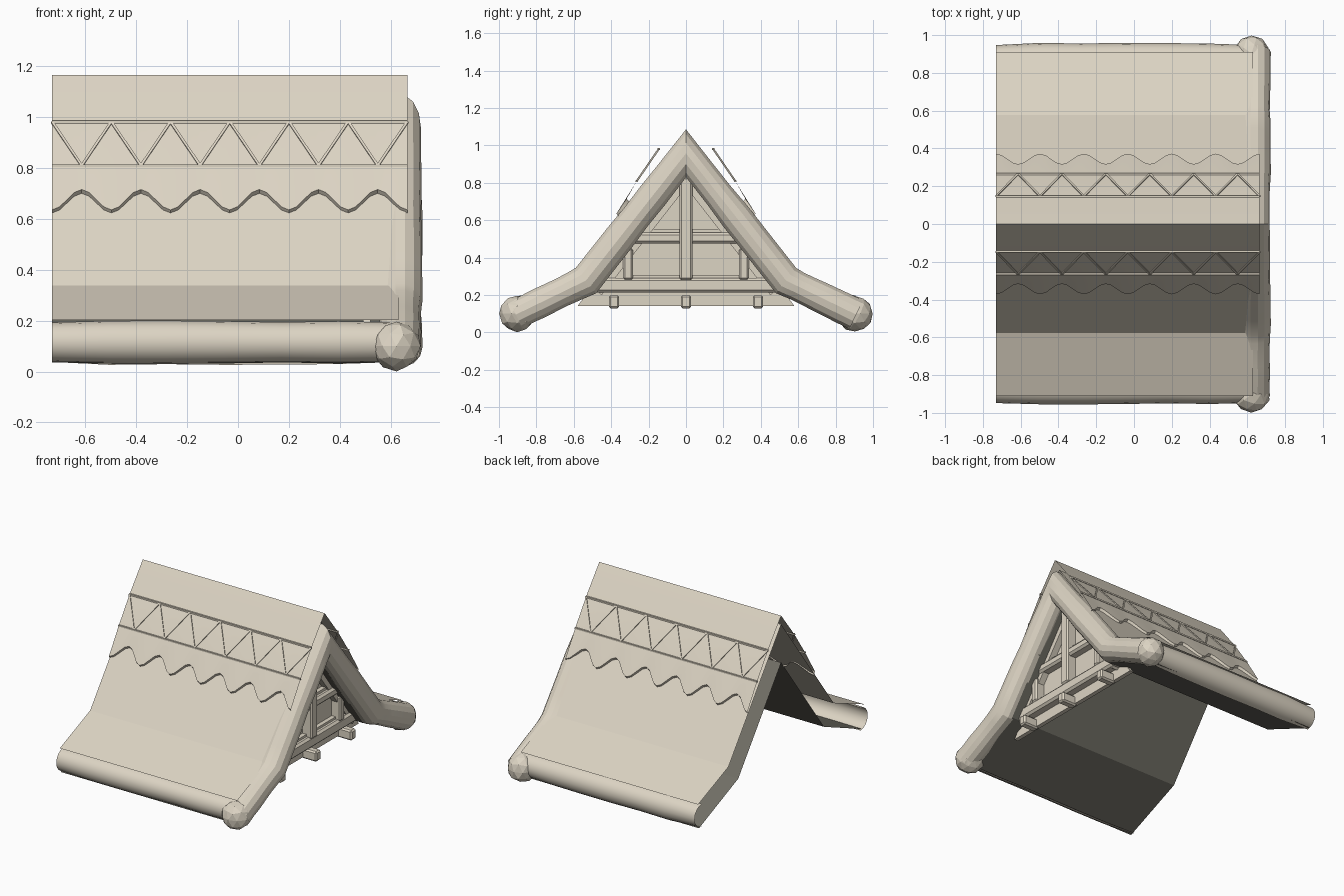
import bpy, bmesh, math, random
from mathutils import Vector

random.seed(4)
cube = bpy.data.objects.get("Cube")
if cube:
    bpy.data.objects.remove(cube, do_unlink=True)


def make_material(name, color):
    m = bpy.data.materials.new(name)
    m.use_nodes = True
    m.diffuse_color = color
    m.node_tree.nodes["Principled BSDF"].inputs["Base Color"].default_value = color
    return m


STRAW = make_material("pale_straw", (0.72, 0.66, 0.55, 1))
SHADE = make_material("dark_underside", (0.17, 0.163, 0.135, 1))

LEFT, RIGHT = -0.73, 0.63
CAP_RIGHT = 0.665


def finish(name, bm, smooth=0, mat=STRAW):
    bmesh.ops.recalc_face_normals(bm, faces=bm.faces)
    mesh = bpy.data.meshes.new(name)
    bm.to_mesh(mesh)
    bm.free()
    mesh.materials.append(mat)
    obj = bpy.data.objects.new(name, mesh)
    bpy.context.collection.objects.link(obj)
    if smooth:
        bpy.ops.object.select_all(action='DESELECT')
        obj.select_set(True)
        bpy.context.view_layer.objects.active = obj
        bpy.ops.object.shade_smooth_by_angle(angle=math.radians(smooth))


def skin(bm, rows, closed=False):
    """Bridge rows of points with quads."""
    rows = [[bm.verts.new(p) for p in row] for row in rows]
    for a, b in zip(rows, rows[1:]):
        n = len(a)
        for i in range(n if closed else n - 1):
            j = (i + 1) % n
            bm.faces.new((a[i], a[j], b[j], b[i]))
    return rows


def tube(name, path, radius, side, arc=math.tau, sides=14, steps=6, wobble=0.006):
    """Mitred, slightly uneven roll along a planar path; side is the plane normal."""
    path = [Vector(p) for p in path]
    side = Vector(side)
    closed = arc == math.tau
    angles = [arc * i / sides for i in range(sides if closed else sides + 1)]
    rings = []
    for k, p in enumerate(path):
        before = (p - path[k - 1]).normalized() if k else None
        after = (path[k + 1] - p).normalized() if k < len(path) - 1 else None
        tangent = ((before or after) + (after or before)).normalized()
        rings.append((p, tangent.cross(side) / tangent.dot(after or before)))
    rows = []
    for k in range(len(rings) - 1):
        (p, u), (q, v) = rings[k], rings[k + 1]
        last = k == len(rings) - 2
        plain = (q - p).normalized().cross(side)
        for s in range(steps + last):
            up = u if s == 0 else v if s == steps else plain
            r = radius + random.uniform(-wobble, wobble)
            c = p.lerp(q, s / steps)
            rows.append([c + side * r * math.cos(a) + up * r * math.sin(a) for a in angles])
    bm = bmesh.new()
    skin(bm, rows, closed)
    finish(name, bm, 25)


def beam(name, a, b, width, depth, chamfer=0):
    """Square bar between two points; depth runs along x where possible."""
    a, b = Vector(a), Vector(b)
    d = (b - a).normalized()
    ref = Vector((1, 0, 0)) if abs(d.x) < 0.95 else Vector((0, 1, 0))
    u = (ref - d * ref.dot(d)).normalized()
    v = d.cross(u)
    bm = bmesh.new()
    rows = [[p + u * i * depth / 2 + v * j * width / 2
             for i, j in ((-1, -1), (1, -1), (1, 1), (-1, 1))] for p in (a, b)]
    rows = skin(bm, rows, True)
    for row in rows:
        bm.faces.new(row)
    if chamfer:
        bmesh.ops.bevel(bm, geom=bm.edges[:], offset=chamfer, segments=1, affect='EDGES')
    finish(name, bm)


# Hollow roof: pale outer layer and dark inner layer, open at the far end
for name, mat, profile in (
        ("roof_outer", STRAW, ((0, 1.105), (0.577, 0.338), (0.91, 0.203))),
        ("roof_inner", SHADE, ((0, 0.84), (0.47, 0.215), (0.9, 0.035)))):
    outline = [(-y, z) for y, z in reversed(profile)] + list(profile[1:])
    bm = bmesh.new()
    skin(bm, [[(x, y, z) for y, z in outline] for x in (LEFT, RIGHT)])
    finish(name, bm, mat=mat)

# Rolled gable edge over the ridge
tube("gable_roll", ((0.637, -0.91, 0.095), (0.637, -0.535, 0.277), (0.637, 0, 0.957),
                    (0.637, 0.535, 0.277), (0.637, 0.91, 0.095)), 0.084, (1, 0, 0),
     wobble=0.004)

# Ridge cap with a puffed, scalloped hem
PERIOD = (CAP_RIGHT - LEFT) / 6
bm = bmesh.new()
COLS = 48
rows = []
for i in range(COLS + 1):
    x = LEFT + (CAP_RIGHT - LEFT) * i / COLS
    wave = 0.5 + 0.5 * math.cos(math.tau * (x - LEFT) / PERIOD)
    hem_y, hem_z = 0.305 + 0.055 * wave, 0.7 - 0.08 * wave
    half = [(0, 1.165), (0.145, 0.98), (0.262, 0.81),
            (hem_y + 0.012, hem_z + 0.015), (hem_y - 0.004, hem_z - 0.005)]
    outline = [(-y, z) for y, z in reversed(half)] + half[1:]
    rows.append([(x, y, z) for y, z in outline])
skin(bm, rows)
finish("ridge_cap", bm, 25)

for s, label in ((-1, "front"), (1, "back")):
    # Half-round eave roll, bulging outwards, and corner knot
    ends = [(LEFT, s * 0.87, 0.115), (0.62, s * 0.87, 0.115)]
    tube(label + "_eave_roll", ends[::-s], 0.083, (0, 0, 1), arc=math.pi, sides=8)
    bm = bmesh.new()
    bmesh.ops.create_icosphere(bm, subdivisions=2, radius=0.098)
    for v in bm.verts:
        v.co = v.co * random.uniform(0.95, 1.02) + Vector((0.622, s * 0.903, 0.1))
    finish(label + "_corner_knot", bm)

    # Lattice of thin rods on the cap
    top, low = (s * 0.146, 0.98), (s * 0.264, 0.808)
    beam(label + "_upper_rod", (LEFT, *top), (CAP_RIGHT, *top), 0.01, 0.012)
    beam(label + "_lower_rod", (LEFT, *low), (CAP_RIGHT, *low), 0.01, 0.012)
    for i in range(6):
        x = LEFT + i * PERIOD
        mid = x + PERIOD / 2
        beam(f"{label}_rod_down_{i}", (x, *top), (mid, *low), 0.01, 0.01)
        beam(f"{label}_rod_up_{i}", (mid, *low), (x + PERIOD, *top), 0.01, 0.01)

# Gable wall
bm = bmesh.new()
outline = ((-0.58, 0.14), (0.58, 0.14), (0.53, 0.21), (0, 0.86), (-0.53, 0.21))
rows = skin(bm, [[(x, y, z) for y, z in outline] for x in (0.49, 0.52)], True)
for row in rows:
    bm.faces.new(row)
finish("gable_wall", bm)

# Timber framing and joist ends, all chamfered
WALL = 0.54
EDGE = 0.01
beam("sill_beam", (WALL, -0.5, 0.252), (WALL, 0.5, 0.252), 0.08, 0.08, 0.014)
beam("cross_beam", (WALL, -0.3, 0.505), (WALL, 0.3, 0.505), 0.06, 0.08, 0.014)
beam("centre_post", (WALL, 0, 0.28), (WALL, 0, 0.83), 0.07, 0.1, EDGE)
for s, label in ((-1, "front"), (1, "back")):
    beam(label + "_post", (WALL, s * 0.31, 0.28), (WALL, s * 0.31, 0.45), 0.052, 0.09, EDGE)
    beam(label + "_rafter", (WALL, s * 0.47, 0.215), (WALL, s * 0.005, 0.81), 0.05, 0.05)
    beam(label + "_upper_sill", (0.53, s * 0.03, 0.543), (0.53, s * 0.24, 0.543), 0.02, 0.04)
    beam(label + "_lower_sill", (0.53, s * 0.03, 0.298), (0.53, s * 0.29, 0.298), 0.02, 0.04)
for i, y in enumerate((-0.385, 0, 0.385)):
    beam(f"joist_end_{i}", (0.5, y, 0.163), (0.62, y, 0.163), 0.07, 0.056, EDGE)
